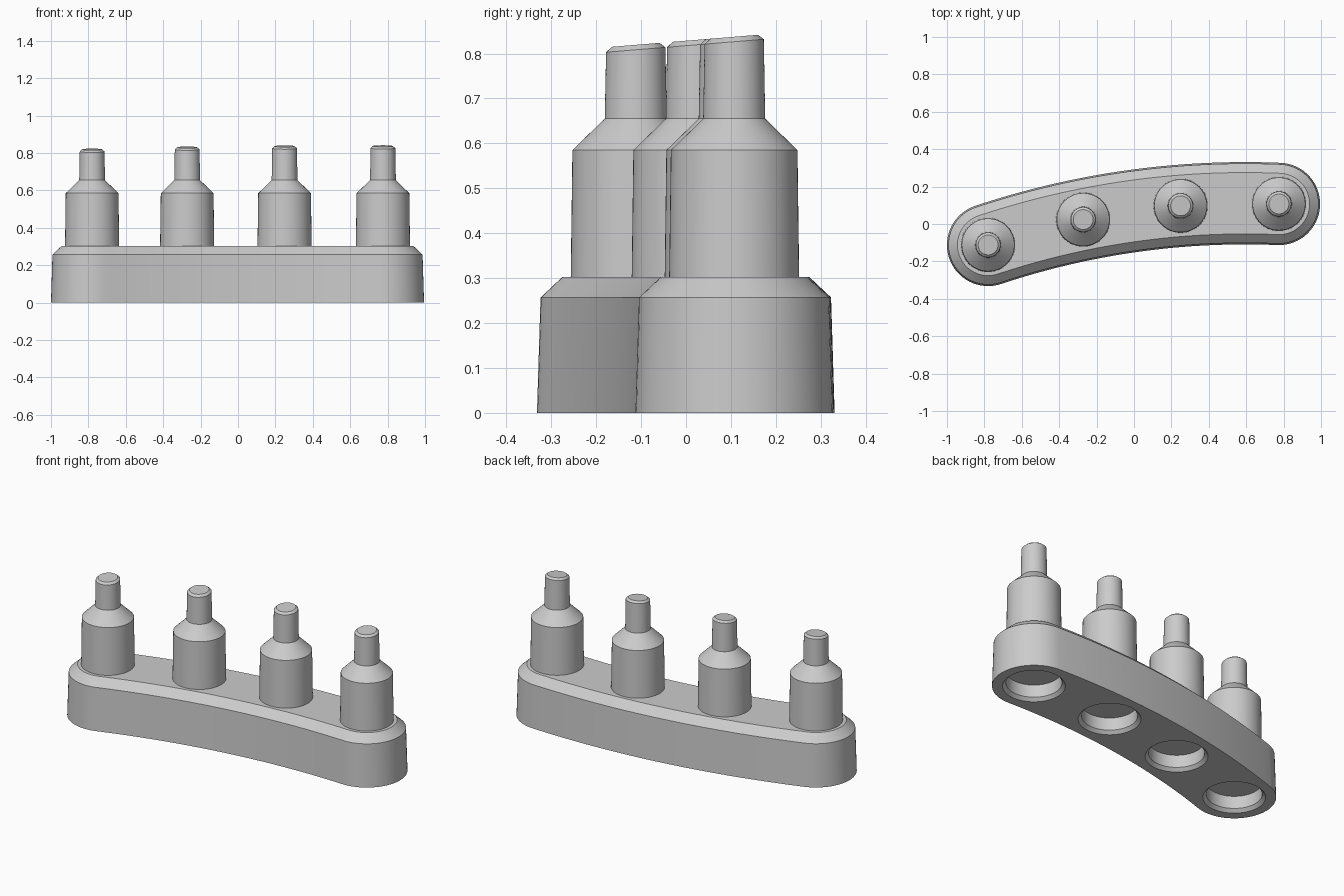
import bpy, bmesh, math

old = bpy.data.objects.get("Cube")
if old:
    bpy.data.objects.remove(old, do_unlink=True)

grey = bpy.data.materials.new("neutral grey")
grey.use_nodes = True
colour = (0.6, 0.6, 0.6, 1)
grey.diffuse_color = colour
grey.node_tree.nodes["Principled BSDF"].inputs["Base Color"].default_value = colour

# Centre line: a shallow arc, addressed by its slope angle
RADIUS, CX, CY = 4.35, 0.5945, -4.239
LEFT_END, RIGHT_END = 0.3215, -0.0415
SIDES = 64


def on_arc(s, offset=0.0):
    r = RADIUS + offset
    return CX - r * math.sin(s), CY + r * math.cos(s)


def loft(name, rings):
    """Skin a stack of matching closed rings and cap both ends."""
    bm = bmesh.new()
    loops = [[bm.verts.new(p) for p in ring] for ring in rings]
    n = len(loops[0])
    for low, high in zip(loops, loops[1:]):
        for i in range(n):
            j = (i + 1) % n
            bm.faces.new((low[i], low[j], high[j], high[i]))
    bm.faces.new(loops[0][::-1])
    bm.faces.new(loops[-1])
    bmesh.ops.recalc_face_normals(bm, faces=bm.faces)
    mesh = bpy.data.meshes.new(name)
    bm.to_mesh(mesh)
    bm.free()
    mesh.materials.append(grey)
    obj = bpy.data.objects.new(name, mesh)
    bpy.context.collection.objects.link(obj)
    return obj


def smooth(obj):
    bpy.ops.object.select_all(action='DESELECT')
    obj.select_set(True)
    bpy.context.view_layer.objects.active = obj
    bpy.ops.object.shade_smooth_by_angle(angle=math.radians(20))


def bar_ring(r, z, steps=32):
    """Rounded-end curved bar outline, counter-clockwise."""
    span = [LEFT_END + (RIGHT_END - LEFT_END) * i / steps for i in range(steps + 1)]
    pts = [on_arc(s, -r) for s in span]
    for s, start in ((RIGHT_END, -math.pi / 2), (LEFT_END, math.pi / 2)):
        if s == LEFT_END:
            pts += [on_arc(a, r) for a in reversed(span)]
        x, y = on_arc(s)
        for i in range(1, steps):
            a = s + start + math.pi * i / steps
            pts.append((x + r * math.cos(a), y + r * math.sin(a)))
    return [(x, y, z) for x, y in pts]


def circle(x, y, r, z, tilt=0.0):
    pts = []
    for i in range(SIDES):
        a = 2 * math.pi * i / SIDES
        py = y + r * math.sin(a)
        pts.append((x + r * math.cos(a), py, z + tilt * py))
    return pts


# Curved base with slight draft and a bevelled top
base = loft("base", [bar_ring(0.22, 0), bar_ring(0.212, 0.257), bar_ring(0.164, 0.302)])

centres = [on_arc(LEFT_END + (RIGHT_END - LEFT_END) * i / 3) for i in range(4)]
for i, (x, y) in enumerate(centres, 1):
    # Chamfered socket in the underside
    cutter = loft("socket_cutter", [circle(x, y, 0.165, -0.02), circle(x, y, 0.165, 0),
                                    circle(x, y, 0.147, 0.018), circle(x, y, 0.145, 0.09)])
    cutter.hide_render = True
    mod = base.modifiers.new("socket", 'BOOLEAN')
    mod.operation = 'DIFFERENCE'
    mod.solver = 'EXACT'
    mod.object = cutter
    bpy.context.view_layer.objects.active = base
    bpy.ops.object.modifier_apply(modifier=mod.name)
    bpy.data.objects.remove(cutter, do_unlink=True)

    # Stepped post; the tips share one sloping plane
    post = loft(f"post_{i}", [circle(x, y, 0.145, 0.28), circle(x, y, 0.141, 0.585),
                              circle(x, y, 0.069, 0.655), circle(x, y, 0.066, 0.8175, 0.082),
                              circle(x, y, 0.053, 0.8285, 0.082)])
    smooth(post)

smooth(base)
